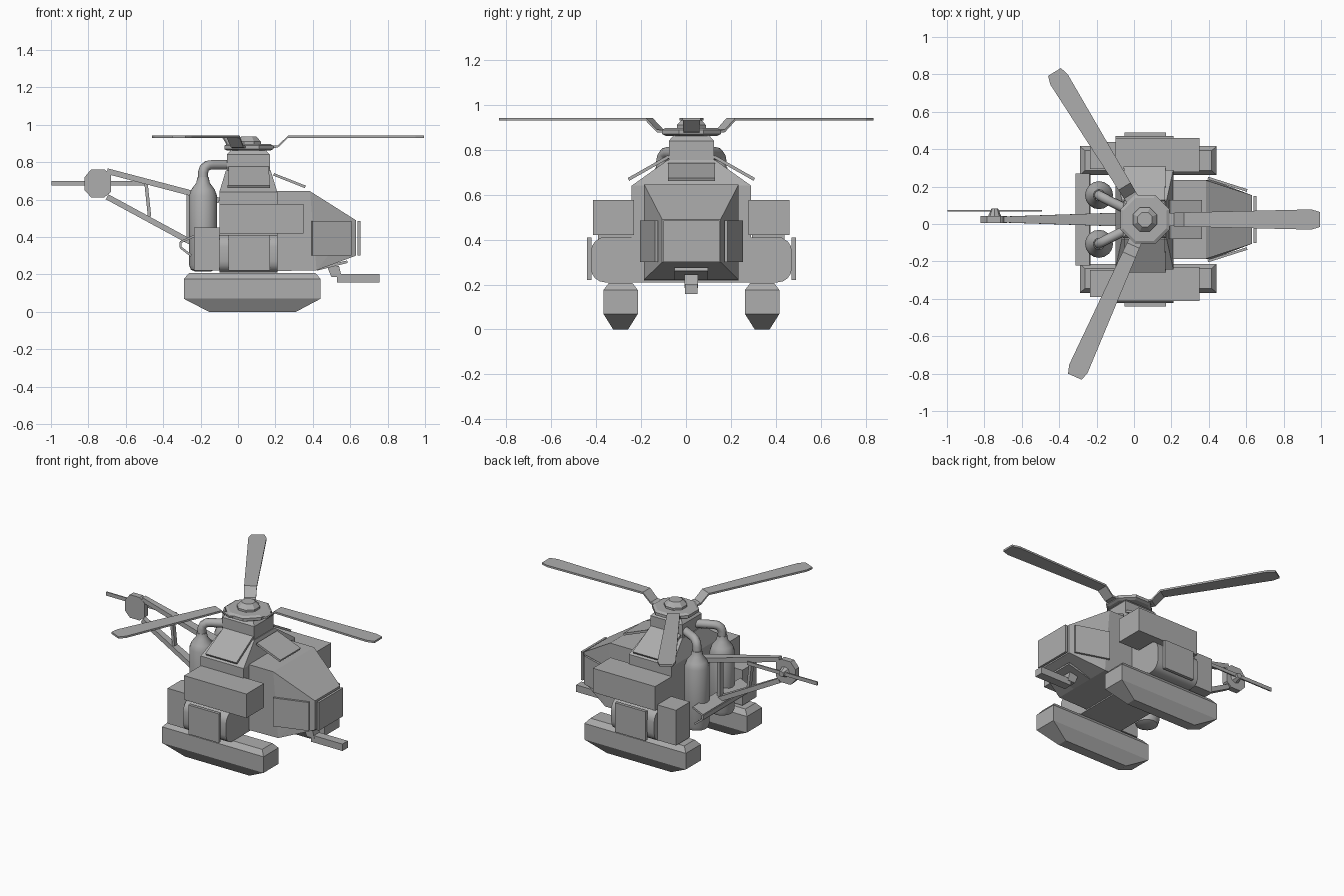
import bpy, bmesh, math
from mathutils import Vector

if "Cube" in bpy.data.objects:
    bpy.data.objects.remove(bpy.data.objects["Cube"])

CY = 0.024          # centre line of the aircraft
grey = bpy.data.materials.new("grey")
grey.diffuse_color = (0.42, 0.42, 0.42, 1)
grey.use_nodes = True
grey.node_tree.nodes["Principled BSDF"].inputs["Base Color"].default_value = grey.diffuse_color


def finish(name, bm, smooth=False):
    bmesh.ops.recalc_face_normals(bm, faces=bm.faces)
    me = bpy.data.meshes.new(name)
    bm.to_mesh(me)
    bm.free()
    me.materials.append(grey)
    ob = bpy.data.objects.new(name, me)
    bpy.context.collection.objects.link(ob)
    if smooth:
        bpy.ops.object.select_all(action='DESELECT')
        ob.select_set(True)
        bpy.context.view_layer.objects.active = ob
        bpy.ops.object.shade_smooth_by_angle(angle=math.radians(40))
    return ob


def hull(name, pts, smooth=False):
    """Convex solid; y is measured from the centre line."""
    bm = bmesh.new()
    for x, y, z in pts:
        bm.verts.new((x, y + CY, z))
    res = bmesh.ops.convex_hull(bm, input=bm.verts)
    junk = set(res["geom_interior"]) | set(res["geom_unused"])
    bmesh.ops.delete(bm, geom=[v for v in junk if isinstance(v, bmesh.types.BMVert)], context='VERTS')
    bmesh.ops.dissolve_limit(bm, angle_limit=0.02, verts=bm.verts, edges=bm.edges)
    return finish(name, bm, smooth)


def rect(x0, x1, y0, y1, z):
    return [(x, y, z) for x in (x0, x1) for y in (y0, y1)]


def box(name, x0, x1, y0, y1, z0, z1):
    return hull(name, rect(x0, x1, y0, y1, z0) + rect(x0, x1, y0, y1, z1))


def plate(name, quad, t):
    q = [Vector(p) for p in quad]
    n = (q[1] - q[0]).cross(q[2] - q[0]).normalized() * t / 2
    return hull(name, [p + n for p in q] + [p - n for p in q])


def flip(pts, s):
    return [(x, y * s, z) for x, y, z in pts]


def lathe(name, cx, cy, prof, seg, smooth=False, turn=0.0):
    bm = bmesh.new()
    rings = []
    for r, z in prof:
        rings.append([bm.verts.new((cx + r * math.cos(turn + 2 * math.pi * i / seg),
                                    cy + CY + r * math.sin(turn + 2 * math.pi * i / seg), z))
                      for i in range(seg)])
    for a, b in zip(rings, rings[1:]):
        for i in range(seg):
            j = (i + 1) % seg
            bm.faces.new((a[i], a[j], b[j], b[i]))
    bm.faces.new(rings[0])
    bm.faces.new(rings[-1])
    return finish(name, bm, smooth)


def bar(name, p, q, wide0, wide1, h):
    """Truss member in the centre plane, tapering in width."""
    (x0, z0), (x1, z1) = p, q
    d = Vector((-(z1 - z0), x1 - x0)).normalized() * h / 2
    pts = [(x + s * d.x, t * w, z + s * d.y) for x, z, w in ((x0, z0, wide0), (x1, z1, wide1))
           for s in (-1, 1) for t in (-1, 1)]
    return hull(name, pts)


# Fuselage: cabin with sloped shoulders, engine tower, nose
hull("cabin", rect(-.1, .21, -.266, .266, .21) + rect(-.1, .21, -.266, .266, .64)
     + rect(-.065, .175, -.105, .105, .755))
hull("engine_tower", rect(-.06, .17, -.1, .1, .72) + rect(-.06, .17, -.1, .1, .84)
     + rect(-.035, .145, -.075, .075, .868))
nose = []
for s in (-1, 1):
    nose += [(.2, s * .21, .645), (.385, s * .21, .645), (.63, s * .13, .49),
             (.2, s * .21, .218), (.42, s * .21, .222), (.63, s * .13, .3)]
hull("nose", nose)

# Glass plates on the nose and roof
box("front_window", .64, .655, -.125, .125, .3, .485)
plate("roof_window", [(.19, -.105, .735), (.36, -.105, .668), (.36, .105, .668), (.19, .105, .735)], .014)
plate("chin_panel", [(.42, -.075, .227), (.585, -.075, .268), (.585, .075, .268), (.42, .075, .227)], .014)

# Gun under the chin
hull("gun_mount", rect(.475, .54, -.03, .03, .245) + rect(.5, .555, -.03, .03, .185))
box("gun_barrel", .53, .757, -.028, .028, .158, .203)

# Side pod outline with rounded outer corners
pod = [(.2, .21), (.2, .41), (.40, .41)]
pod += [(.385 + .062 * math.cos(a), .348 + .062 * math.sin(a)) for a in (math.pi / 8 * k for k in range(5))]
pod += [(.385 + .062 * math.cos(a), .272 - .062 * math.sin(a)) for a in (math.pi / 8 * k for k in range(5))]

for s, side in ((-1, "left"), (1, "right")):
    plate(side + "_nose_window", flip([(.395, .222, .3), (.605, .155, .3), (.605, .155, .485),
                                       (.395, .222, .485)], s), .014)
    plate(side + "_shoulder_window", flip([(-.055, .28, .668), (.17, .28, .668), (.165, .1, .77),
                                           (-.05, .1, .77)], s), .014)
    hull(side + "_pod", flip([(x, y, z) for x in (-.1, .21) for y, z in pod], s), True)
    box(side + "_pod_panel", -.05, .17, *sorted((s * .445, s * .465)), .22, .41)
    box(side + "_upper_box", -.1, .35, *sorted((s * .255, s * .437)), .42, .577)
    box(side + "_rear_box", -.235, -.1, *sorted((s * .27, s * .415)), .22, .45)
    # Float with chamfered deck and keel
    hull(side + "_float", flip(rect(-.262, .415, .262, .368, .207) + rect(-.29, .442, .238, .392, .175)
                               + rect(-.29, .442, .238, .392, .07) + rect(-.155, .31, .282, .348, 0), s))
    # Exhaust bottle and bent pipe
    lathe(side + "_exhaust_bottle", -.187, s * .13,
          [(.04, .215), (.065, .225), (.075, .25), (.075, .62), (.062, .655), (.036, .69), (.03, .72)], 16, True)
    cu = bpy.data.curves.new(side + "_exhaust_pipe", 'CURVE')
    cu.dimensions = '3D'
    cu.bevel_depth = .027
    cu.bevel_resolution = 2
    cu.use_fill_caps = True
    path = [(-.187, .13, .69), (-.187, .13, .745), (-.18, .126, .768), (-.162, .116, .783),
            (-.135, .102, .786), (-.04, .055, .786)]
    sp = cu.splines.new('POLY')
    sp.points.add(len(path) - 1)
    for p, (x, y, z) in zip(sp.points, path):
        p.co = (x, CY + s * y, z, 1)
    sp.use_smooth = True
    cu.materials.append(grey)
    bpy.context.collection.objects.link(bpy.data.objects.new(cu.name, cu))

# Bent rear guard
guard = [(-.235, .405), (-.308, .372), (-.308, .345), (-.25, .3)]
for i, ((x0, z0), (x1, z1)) in enumerate(zip(guard, guard[1:])):
    bar("rear_guard_%d" % i, (x0, z0), (x1, z1), .245, .245, .012)

# Tail truss, tail head and tail rotor
bar("tail_upper_bar", (-.70, .752), (-.1, .595), .016, .036, .03)
bar("tail_lower_bar", (-.70, .615), (-.1, .29), .016, .036, .03)
bar("tail_strut", (-.492, .69), (-.473, .51), .014, .014, .018)
bar("tail_root_strut", (-.265, .63), (-.265, .385), .02, .02, .02)
head = [(-.82, .65), (-.82, .72), (-.785, .762), (-.715, .762), (-.68, .735), (-.68, .64), (-.715, .612), (-.785, .612)]
hull("tail_head", [(x, y, z) for x, z in head for y in (-.018, .02)])
hub = [(-.745 + r * math.cos(k * math.pi / 4), y, .686 + r * math.sin(k * math.pi / 4))
       for r, y in ((.035, .018), (.018, .058)) for k in range(8)]
hull("tail_rotor_hub", hub)
hull("tail_rotor", [(x, y, z) for y in (.042, .05) for x, z in
                    ((-.998, .676), (-.998, .7), (-.745, .68), (-.745, .692), (-.492, .676), (-.492, .698))])

# Main rotor: mast, octagonal hub, cap and three cranked blades
HX = .058
T = math.pi / 8
lathe("rotor_mast", HX, 0, [(.06, .85), (.06, .875)], 8, turn=T)
lathe("rotor_hub", HX, 0, [(.125, .862), (.142, .87), (.142, .888), (.125, .897)], 8, turn=T)
lathe("rotor_cap", HX, 0, [(.07, .89), (.07, .91), (.042, .938)], 8, turn=T)
# Rows of distance, half width, height
rows = [(.11, .036, .88), (.155, .036, .884), (.21, .038, .936), (.89, .054, .936), (.937, .04, .936)]
for i, (deg, length) in enumerate(((0, .937), (121.5, .925), (246, .92))):
    a = math.radians(deg)
    bm = bmesh.new()
    rings = []
    for d, w, z in rows:
        d *= length / .937
        ring = []
        for t, dz in ((-w, -.006), (w, -.006), (w, .006), (-w, .006)):
            ring.append(bm.verts.new((HX + d * math.cos(a) - t * math.sin(a),
                                      CY + d * math.sin(a) + t * math.cos(a), z + dz)))
        rings.append(ring)
    for r0, r1 in zip(rings, rings[1:]):
        for k in range(4):
            bm.faces.new((r0[k], r0[(k + 1) % 4], r1[(k + 1) % 4], r1[k]))
    bm.faces.new(rings[0])
    bm.faces.new(rings[-1])
    finish("rotor_blade_%d" % (i + 1), bm)
